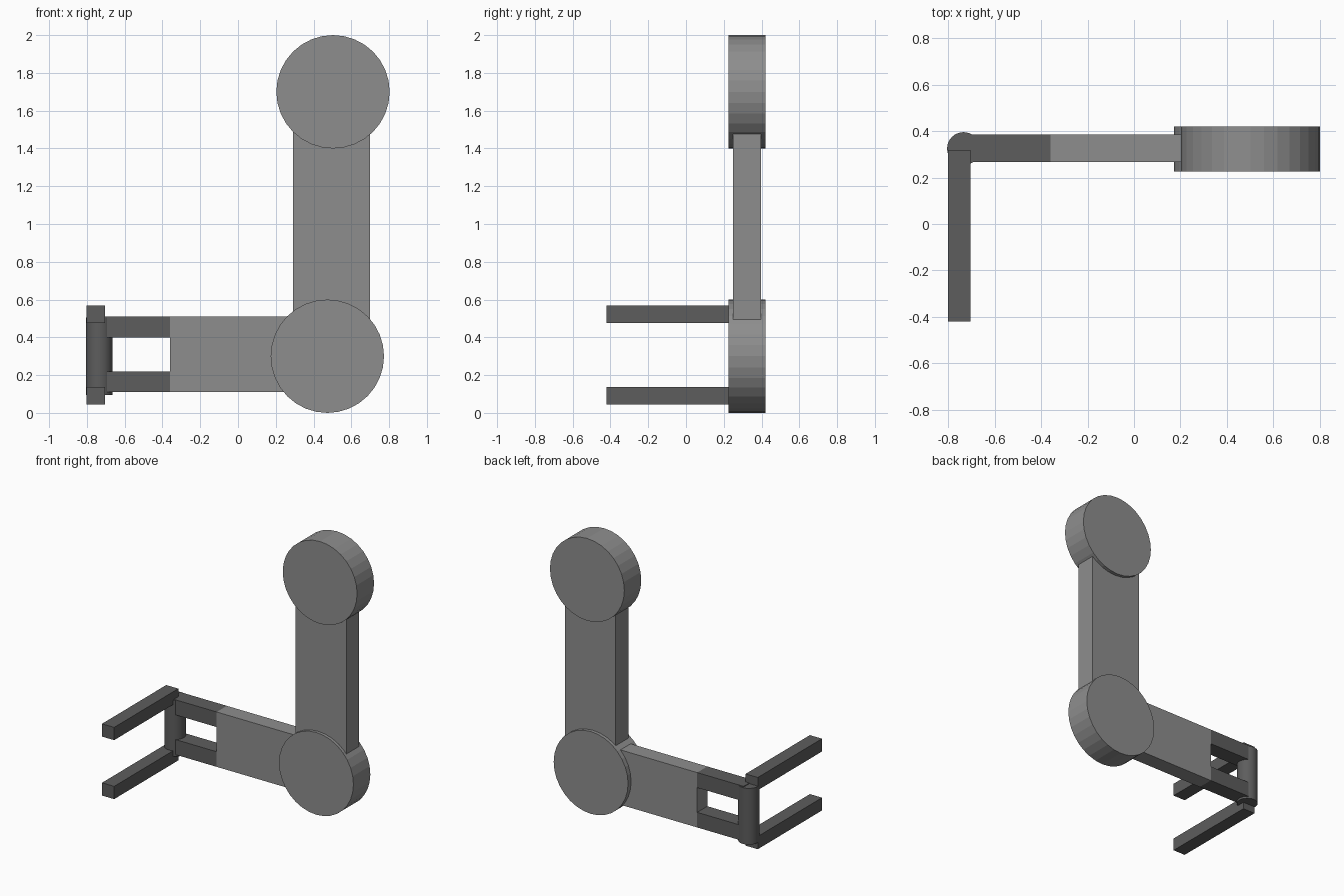
import bpy
from math import pi

if "Cube" in bpy.data.objects:
    bpy.data.objects.remove(bpy.data.objects["Cube"])


def material(name, v):
    m = bpy.data.materials.new(name)
    m.diffuse_color = (v, v, v, 1)
    m.use_nodes = True
    m.node_tree.nodes["Principled BSDF"].inputs["Base Color"].default_value = m.diffuse_color
    return m


LIGHT = material("mid_grey", 0.27)
DARK = material("dark_grey", 0.11)


def box(name, x, y, z, mat):
    """Box from (min, max) ranges."""
    bpy.ops.mesh.primitive_cube_add(size=1, location=[sum(r) / 2 for r in (x, y, z)])
    o = bpy.context.object
    o.name = name
    o.scale = [r[1] - r[0] for r in (x, y, z)]
    bpy.ops.object.transform_apply(location=False, rotation=False, scale=True)
    o.data.materials.append(mat)
    return o


def cylinder(name, loc, radius, depth, mat, rot=(0, 0, 0), sides=32):
    bpy.ops.mesh.primitive_cylinder_add(vertices=sides, radius=radius, depth=depth,
                                        location=loc, rotation=rot)
    o = bpy.context.object
    o.name = name
    o.data.materials.append(mat)
    return o


# Joint discs, facing front and back
for name, x, z in (("shoulder_disc", 0.503, 1.70), ("elbow_disc", 0.473, 0.30)):
    cylinder(name, (x, 0.323, z), 0.30, 0.195, LIGHT, rot=(pi / 2, 0, 0))

# Upper arm and forearm
box("upper_arm", (0.29, 0.70), (0.248, 0.396), (0.33, 1.63), LIGHT)
box("forearm", (-0.36, 0.42), (0.268, 0.385), (0.11, 0.51), LIGHT)

# Wrist hinge pin
hinge = cylinder("wrist_hinge", (-0.735, 0.325, 0.30), 0.071, 0.41, DARK)
bpy.ops.object.shade_smooth_by_angle()

# Fork prongs and gripper fingers, upper and lower
for side, prong_z, finger_z in (("upper", (0.40, 0.51), (0.475, 0.568)),
                                ("lower", (0.11, 0.22), (0.045, 0.138))):
    box(side + "_fork_prong", (-0.735, -0.36), (0.268, 0.385), prong_z, DARK)
    box(side + "_finger", (-0.803, -0.705), (-0.42, 0.32), finger_z, DARK)
